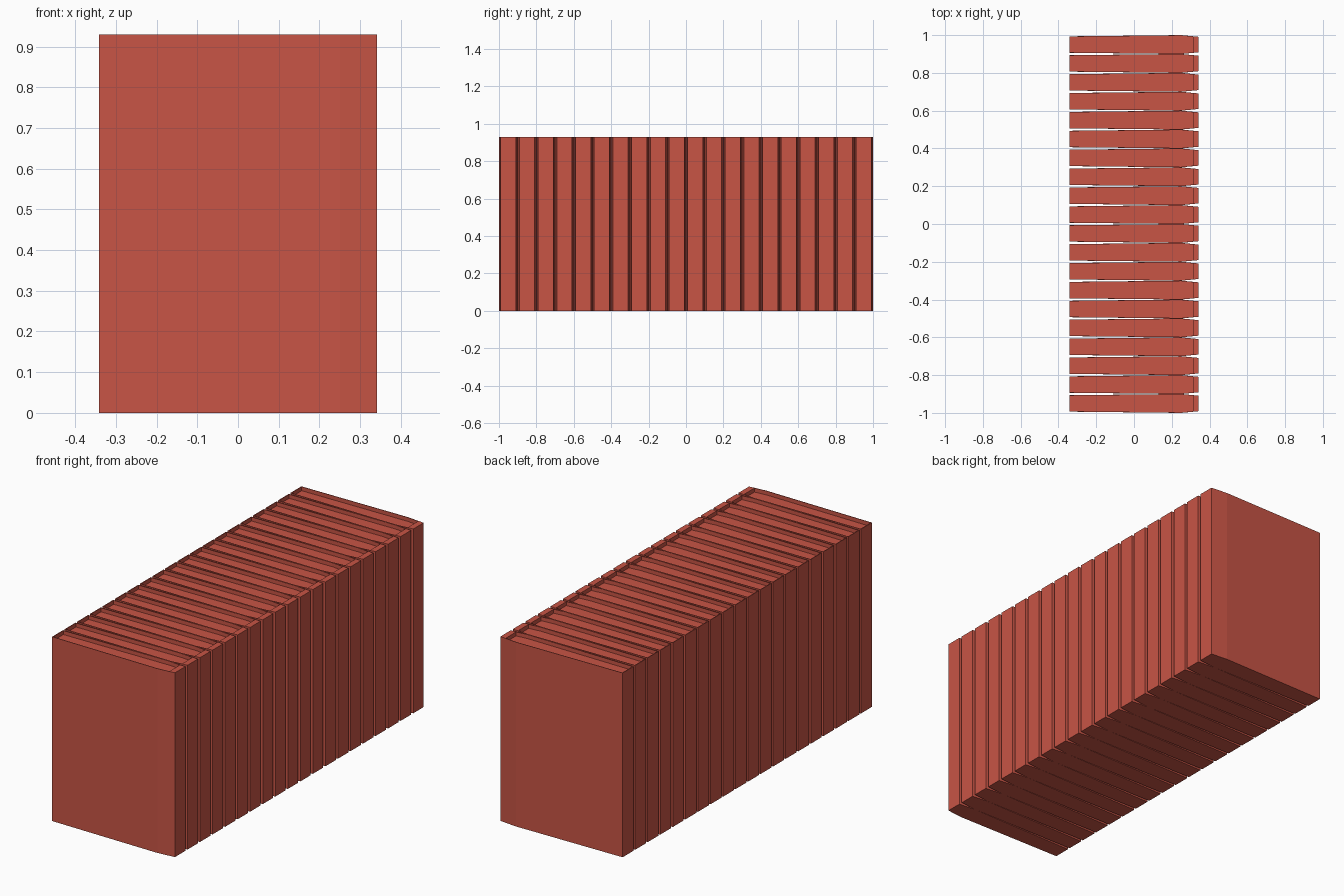
import bpy, bmesh

if "Cube" in bpy.data.objects:
    bpy.data.objects.remove(bpy.data.objects["Cube"])

COUNT, PITCH, HEIGHT, RECESS = 20, 0.1, 0.93, 0.02

mat = bpy.data.materials.new("red_cover")
mat.diffuse_color = (0.58, 0.09, 0.06, 1)
mat.use_nodes = True
mat.node_tree.nodes["Principled BSDF"].inputs["Base Color"].default_value = mat.diffuse_color

# half of the book outline seen from above: (x, half thickness)
OUTER = [(-0.342, 0.0435), (0.25, 0.05), (0.342, 0.041)]
INNER = [(-0.338, 0.0405), (0.25, 0.047), (0.312, 0.041)]


def ring(bm, half, cy, z):
    """Closed loop of vertices from a mirrored half outline."""
    pts = [(x, -w) for x, w in half] + [(x, w) for x, w in reversed(half)]
    return [bm.verts.new((x, cy + y, z)) for x, y in pts]


def bridge(bm, a, b):
    n = len(a)
    for i in range(n):
        j = (i + 1) % n
        bm.faces.new((a[i], a[j], b[j], b[i]))


def make_book(name, cy):
    bm = bmesh.new()
    base = ring(bm, OUTER, cy, 0)
    top = ring(bm, OUTER, cy, HEIGHT)
    rim = ring(bm, INNER, cy, HEIGHT)
    pages = ring(bm, INNER, cy, HEIGHT - RECESS)
    # covers and spine, top rim, recess wall
    for a, b in ((base, top), (top, rim), (rim, pages)):
        bridge(bm, a, b)
    # bottom and top of the page block
    bm.faces.new(base[::-1])
    bm.faces.new(pages)
    bmesh.ops.recalc_face_normals(bm, faces=bm.faces[:])
    mesh = bpy.data.meshes.new(name)
    bm.to_mesh(mesh)
    bm.free()
    mesh.materials.append(mat)
    obj = bpy.data.objects.new(name, mesh)
    bpy.context.collection.objects.link(obj)


# row of identical books standing side by side
for i in range(COUNT):
    make_book(f"book_{i + 1:02d}", (i - (COUNT - 1) / 2) * PITCH)
